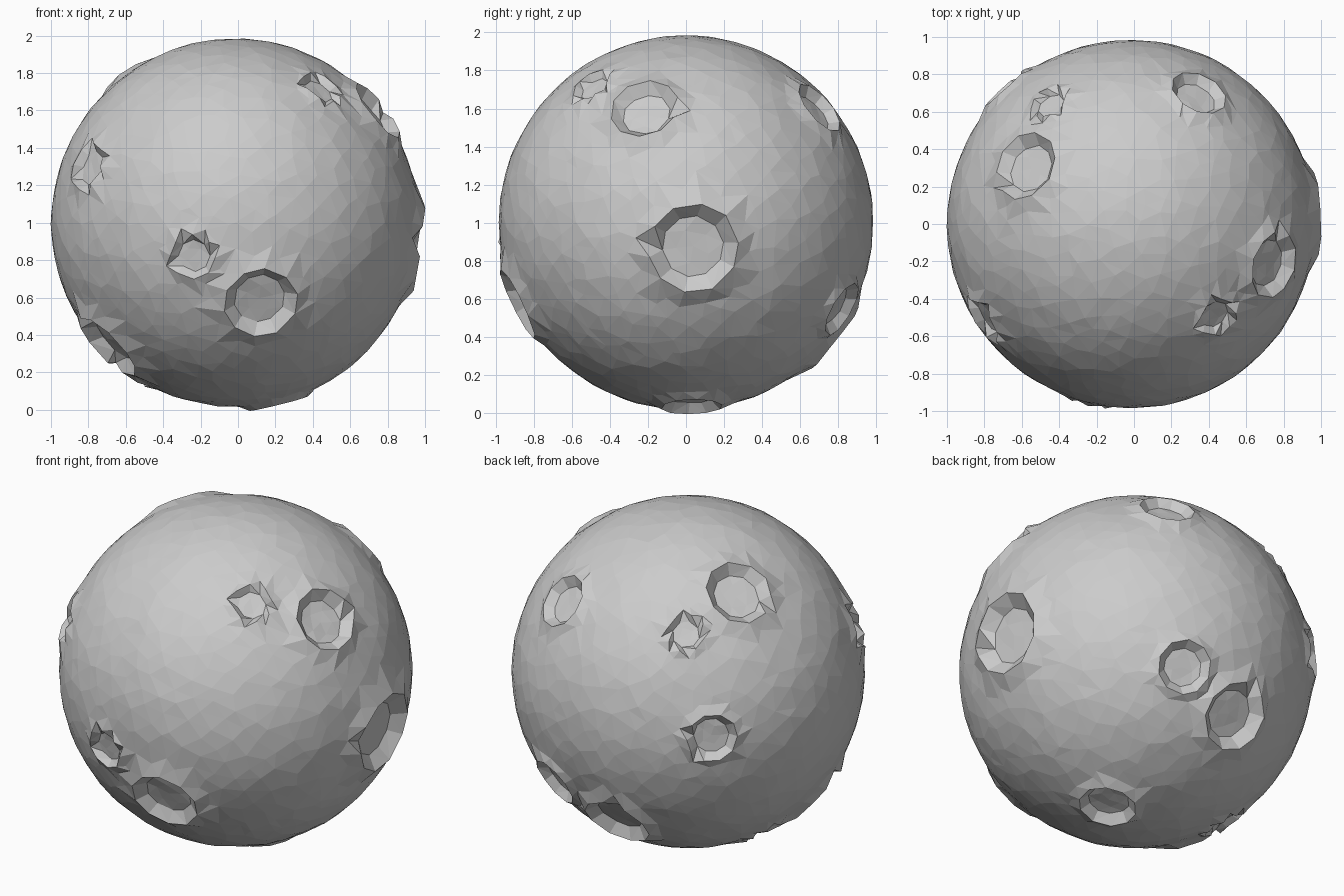
import bpy, bmesh, math, random
from mathutils import Vector

if "Cube" in bpy.data.objects:
    bpy.data.objects.remove(bpy.data.objects["Cube"])

random.seed(4)
RADIUS = 0.985
CENTRE = Vector((-0.015, 0, 1.0))

# craters: direction from the centre, rim radius
CRATERS = [
    ((-.225, -.94, -.18), .12), ((.135, -.87, -.42), .195),
    ((-.785, -.51, .30), .13), ((-.665, -.27, -.65), .205),
    ((.465, -.50, .73), .11), ((.765, -.22, .60), .18),
    ((.97, .04, -.13), .23), ((.365, .71, .61), .155),
    ((.33, .81, -.45), .15), ((-.06, .77, -.60), .195),
    ((-.56, .31, .75), .185), ((-.44, .65, .60), .105),
    ((-.667, .722, .05), .14), ((.23, .03, -.95), .16),
    ((-.57, .07, -.79), .12),
]
# crater profile: (distance, height), both as a share of the rim radius
PROFILE = [(.42, -.24), (.74, -.20), (1.0, .15), (1.33, .01)]

bm = bmesh.new()
height = {}


def add_point(direction, h=0.0):
    v = bm.verts.new(direction.normalized())
    height[v] = h


# crater rings
craters = [(Vector(d).normalized(), r) for d, r in CRATERS]
for d, r in craters:
    side = d.orthogonal().normalized()
    up = d.cross(side)
    n = 8 if r < .14 else 10
    add_point(d, -.25 * r)
    for k, (dist, h) in enumerate(PROFILE):
        count = n // 2 if k == 0 else n
        for i in range(count):
            a = math.tau * (i + .5 * (k % 2) * (k == 3)) / count + random.uniform(-.06, .06)
            t = dist * r / RADIUS * random.uniform(.98, 1.02)
            add_point(d * math.cos(t) + (side * math.cos(a) + up * math.sin(a)) * math.sin(t),
                      h * r * random.uniform(.88, 1.08))

# uneven plain surface between the craters
N = 1150
for i in range(N):
    z = 1 - 2 * (i + .5) / N
    a = i * math.pi * (3 - math.sqrt(5))
    s = math.sqrt(1 - z * z)
    p = Vector((s * math.cos(a), s * math.sin(a), z))
    p += Vector([random.uniform(-.03, .03) for _ in range(3)])
    p.normalize()
    if all(p.angle(d) > 1.45 * r for d, r in craters):
        add_point(p, random.uniform(-.003, .002))

# skin the points on the sphere, then push them to their heights
bmesh.ops.convex_hull(bm, input=list(bm.verts))
for v in bm.verts:
    v.co = v.co * (RADIUS + height.get(v, 0)) + CENTRE
bmesh.ops.recalc_face_normals(bm, faces=list(bm.faces))

mesh = bpy.data.meshes.new("cratered_moon")
bm.to_mesh(mesh)
bm.free()
bpy.context.collection.objects.link(bpy.data.objects.new("cratered_moon", mesh))
